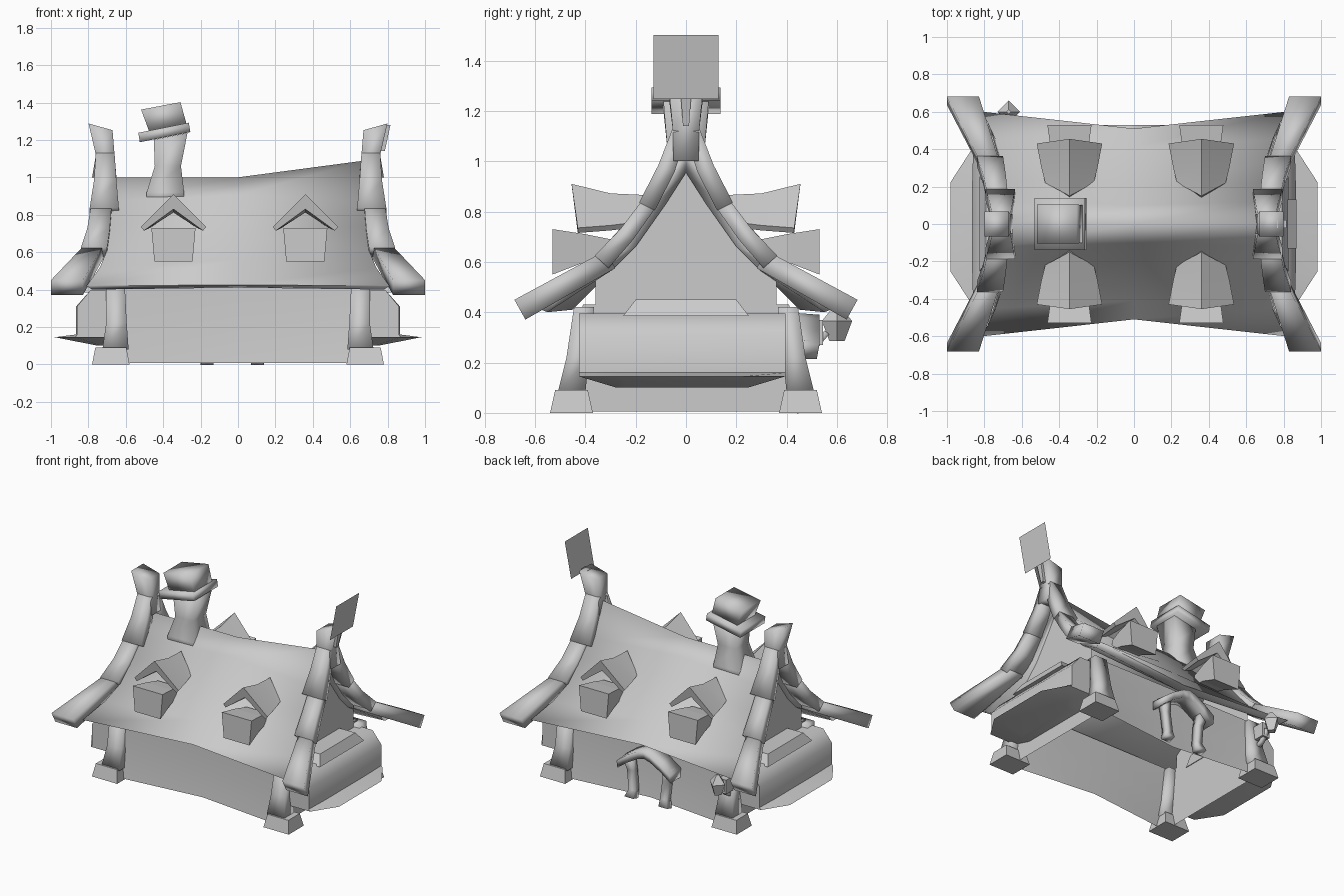
import bpy, bmesh, math
from mathutils import Vector

if "Cube" in bpy.data.objects:
    bpy.data.objects.remove(bpy.data.objects["Cube"])

grey = bpy.data.materials.new("plain grey")
grey.diffuse_color = (0.6, 0.6, 0.6, 1)
grey.use_nodes = True
grey.node_tree.nodes["Principled BSDF"].inputs["Base Color"].default_value = grey.diffuse_color


def finish(name, bm, smooth=None):
    bmesh.ops.recalc_face_normals(bm, faces=bm.faces)
    me = bpy.data.meshes.new(name)
    bm.to_mesh(me)
    bm.free()
    ob = bpy.data.objects.new(name, me)
    bpy.context.collection.objects.link(ob)
    me.materials.append(grey)
    if smooth:
        bpy.ops.object.select_all(action='DESELECT')
        ob.select_set(True)
        bpy.context.view_layer.objects.active = ob
        bpy.ops.object.shade_smooth_by_angle(angle=math.radians(smooth))
    return ob


def loft(name, rings, closed=True, caps=True, smooth=None):
    """Skin a list of equal-length point rings."""
    bm = bmesh.new()
    vs = [[bm.verts.new(p) for p in r] for r in rings]
    n = len(rings[0])
    for a, b in zip(vs, vs[1:]):
        for i in range(n if closed else n - 1):
            j = (i + 1) % n
            bm.faces.new((a[i], a[j], b[j], b[i]))
    if caps:
        bm.faces.new(vs[0])
        bm.faces.new(vs[-1])
    return finish(name, bm, smooth)


def rect(cx, cy, z, hx, hy, tilt=0):
    """Rectangle whose height rises with x by the tilt slope."""
    return [(cx + a * hx, cy + b * hy, z + a * hx * tilt)
            for a, b in ((-1, -1), (1, -1), (1, 1), (-1, 1))]


def beam(name, pts, smooth=100):
    """Timber through (x, y, z, half_width, half_thickness); width stays along x."""
    P = [Vector(p[:3]) for p in pts]
    rings = []
    for i, p in enumerate(pts):
        d = (P[min(i + 1, len(P) - 1)] - P[max(i - 1, 0)])
        d.x = 0
        t = d.normalized().cross(Vector((1, 0, 0)))
        w = Vector((1, 0, 0))
        rings.append([P[i] + w * a * p[3] + t * b * p[4]
                      for a, b in ((-1, -1), (1, -1), (1, 1), (-1, 1))])
    return loft(name, rings, smooth=smooth)


# thick roof: sagging loft along x, flared eaves, steeper lower band
def roof_ring(xs, half):
    pts = list(zip(xs, half))
    outer, inner = pts[:6], pts[6:]
    right = [(x, y, z) for x, (y, z) in outer + inner]
    left = [(x, -y, z) for x, (y, z) in reversed(outer[1:] + inner[:-1])]
    return right + left


under = [(.29, .57), (.20, .66), (.08, .83), (0, .955)]
mid = [(0, 1.0), (.10, .905), (.20, .80), (.30, .69), (.41, .56), (.51, .425), (.45, .41)] + under


def end_half(top):
    return [(0, top), (.12, .87), (.22, .74), (.33, .61), (.45, .515), (.60, .42), (.55, .40)] + under


ex = [.68, .68, .69, .70, .74, .81, .78, .68, .68, .68, .68]
loft("roof", [roof_ring([-x for x in ex], end_half(1.0)),
              roof_ring([0] * 11, mid),
              roof_ring(ex, end_half(1.09))], smooth=100)


# waisted walls, open underneath
def wall_ring(z, ye, ym):
    return [(-.66, -ye, z), (0, -ym, z), (.66, -ye, z),
            (.66, ye, z), (0, ym, z), (-.66, ye, z)]


loft("walls", [wall_ring(.006, .47, .40), wall_ring(.2, .43, .395),
               wall_ring(.43, .41, .41)], caps=False, smooth=40)

for s, side in ((-1, "left"), (1, "right")):
    # gable wall
    bm = bmesh.new()
    g = [(.36, .38), (.36, .53), (.25, .64), (.13, .80)]
    prof = [(-y, z) for y, z in g] + [(0, .97)] + [(y, z) for y, z in reversed(g)]
    bm.faces.new([bm.verts.new((s * .665, y, z)) for y, z in prof])
    finish(side + "_gable", bm)

    # crossed verge timbers and their peak
    loft(side + "_peak", [rect(s * .715, 0, 1.0, .065, .05),
                          rect(s * .71, 0, 1.12, .05, .052),
                          rect(s * .735, 0, 1.27, .064, .068, -.28 * -s)],
         smooth=100)
    for m, face in ((-1, "front"), (1, "back")):
        nm = side + "_" + face
        beam(nm + "_upper_timber", [(s * .71, m * .025, 1.12, .05, .03),
                                    (s * .71, m * .078, .97, .06, .035),
                                    (s * .715, m * .155, .82, .078, .035)])
        beam(nm + "_middle_timber", [(s * .73, m * .14, .84, .055, .03),
                                     (s * .745, m * .235, .71, .06, .033),
                                     (s * .77, m * .335, .60, .07, .037)])
        beam(nm + "_lower_timber", [(s * .765, m * .30, .61, .05, .04),
                                    (s * .915, m * .66, .41, .086, .045)])
        # corner post on its foot block
        loft(nm + "_foot", [rect(s * .68, m * .455, 0, .10, .085),
                            rect(s * .68, m * .455, .09, .083, .065)])
        loft(nm + "_post", [rect(s * .655, m * .455, .08, .07, .055),
                            rect(s * .65, m * .43, .22, .055, .045),
                            rect(s * .655, m * .405, .42, .05, .04)], smooth=100)

    # bay with sloping top, flared sill and tapered underside
    def bay_ring(z, xm, xo, y0, yi):
        pts = [(.665, -y0), (xm, -y0), (xo, -yi), (xo, yi), (xm, y0), (.665, y0)]
        return [(s * x, y - .015, z) for x, y in pts]

    loft(side + "_bay", [bay_ring(.10, .73, .75, .26, .22),
                         bay_ring(.145, .87, .98, .41, .24),
                         bay_ring(.16, .86, .865, .41, .24),
                         bay_ring(.31, .86, .865, .41, .24),
                         bay_ring(.395, .79, .79, .41, .22)], smooth=60)
    loft(side + "_bay_ledge", [rect(s * .74, 0, .385, .085, .25),
                               rect(s * .72, 0, .45, .07, .20)])

# dormers, two on each slope
for x0 in (-.345, .36):
    for m, face in ((-1, "front"), (1, "back")):
        nm = face + ("_left" if x0 < 0 else "_right") + "_dormer"

        def chevron(y, ya, w, ze, za, t):
            pts = [(-w, y, ze + .015), (0, ya, za), (w, y, ze + .015),
                   (w * .9, y, ze - .005), (0, ya - .02, za - t), (-w * .9, y, ze - .005)]
            return [(x0 + a, m * b, c) for a, b, c in pts]

        loft(nm + "_roof", [chevron(.22, .15, .13, .74, .865, .05),
                            chevron(.30, .30, .15, .73, .872, .06),
                            chevron(.43, .455, .175, .72, .91, .08)], smooth=30)

        def box_ring(y, wt, wb, zt, zb):
            return [(x0 + a, m * y, z) for a, z in
                    ((-wb, zb), (wb, zb), (wt, zt), (-wt, zt))]

        loft(nm + "_window", [box_ring(.30, .08, .08, .69, .62),
                              box_ring(.40, .10, .09, .71, .60),
                              box_ring(.53, .118, .102, .73, .55)])

# crooked chimney
loft("chimney_shaft", [rect(-.388, 0, .86, .10, .10), rect(-.388, 0, .92, .10, .10),
                       rect(-.375, 0, 1.06, .07, .075),
                       rect(-.36, 0, 1.22, .09, .09, .2)], smooth=100)
loft("chimney_cap", [rect(-.39, 0, 1.215, .135, .138, .2),
                     rect(-.398, 0, 1.265, .135, .138, .2)], smooth=100)
loft("chimney_top", [rect(-.375, 0, 1.265, .10, .10, .2),
                     rect(-.413, 0, 1.382, .105, .105, .19)], smooth=100)

# tilted sign board and its bracket above the right peak
bm = bmesh.new()
bm.faces.new([bm.verts.new(p) for p in ((.82, -.13, 1.247), (.82, .13, 1.247),
                                        (.87, .13, 1.502), (.87, -.13, 1.502))])
finish("sign_board", bm)
loft("sign_bracket", [rect(.765, 0, 1.14, .02, .012), rect(.79, 0, 1.28, .025, .022)])

# arched back door frame
for s, side in ((-1, "left"), (1, "right")):
    beam("door_" + side + "_jamb", [(s * .135 - .03, .47, .005, .035, .03),
                                    (s * .125 - .03, .455, .06, .025, .025),
                                    (s * .14 - .03, .45, .20, .025, .025),
                                    (s * .16 - .03, .46, .29, .035, .03)])
arch = [(-.21, .26), (-.13, .32), (-.05, .365), (0, .38), (.05, .365), (.13, .32), (.21, .26)]
loft("door_arch", [[(x - .03, .40, z - .045), (x - .03, .52, z - .045),
                    (x - .03, .53, z + .01), (x - .03, .40, z + .02)]
                   for x, z in arch], smooth=100)

# hanging lantern with bracket at the back left corner
loft("lantern_arm", [rect(-.67, .485, .27, .03, .06), rect(-.67, .485, .37, .03, .06)])
beam("lantern_brace", [(-.67, .43, .22, .015, .012), (-.67, .50, .25, .015, .012),
                       (-.67, .56, .32, .015, .012)])
bm = bmesh.new()
bmesh.ops.create_cone(bm, segments=4, radius1=.03, radius2=.06, depth=.08, cap_ends=True)
r = bmesh.ops.create_cone(bm, segments=4, radius1=.06, radius2=.012, depth=.06, cap_ends=True)
bmesh.ops.translate(bm, verts=r["verts"], vec=(0, 0, .07))
bmesh.ops.translate(bm, verts=bm.verts, vec=(-.67, .60, .325))
finish("lantern", bm)
